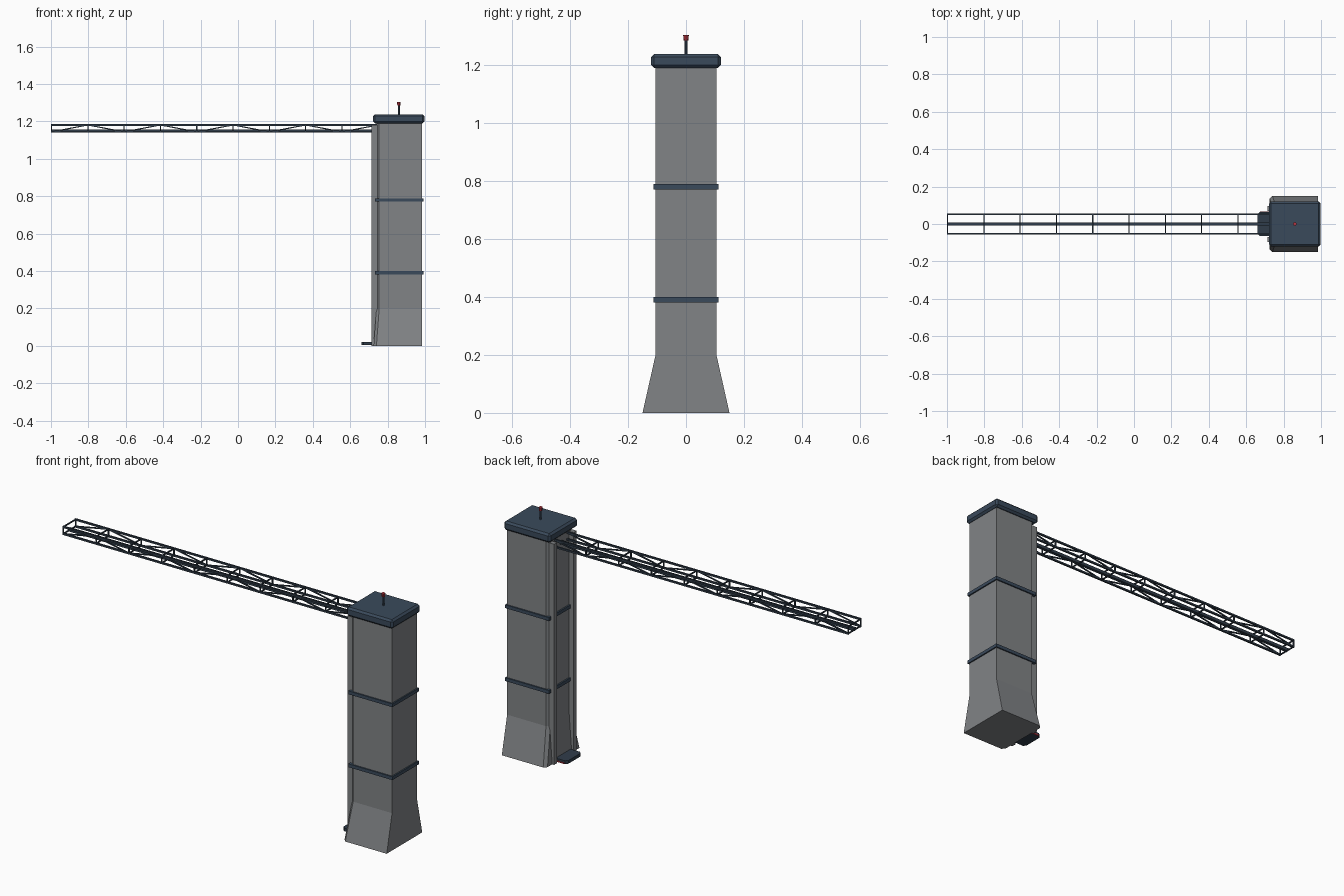
import bpy, bmesh
from mathutils import Vector

if "Cube" in bpy.data.objects:
    bpy.data.objects.remove(bpy.data.objects["Cube"], do_unlink=True)


def material(name, r, g, b):
    m = bpy.data.materials.new(name)
    m.use_nodes = True
    m.diffuse_color = (r, g, b, 1)
    m.node_tree.nodes["Principled BSDF"].inputs["Base Color"].default_value = (r, g, b, 1)
    return m


CONCRETE = material("concrete grey", 0.22, 0.23, 0.24)
BLUE = material("slate blue", 0.042, 0.068, 0.105)
STEEL = material("dark steel", 0.03, 0.046, 0.068)
RED = material("signal red", 0.5, 0.035, 0.05)


def finish(name, bm, mat):
    bmesh.ops.recalc_face_normals(bm, faces=bm.faces)
    mesh = bpy.data.meshes.new(name)
    bm.to_mesh(mesh)
    bm.free()
    mesh.materials.append(mat)
    ob = bpy.data.objects.new(name, mesh)
    bpy.context.collection.objects.link(ob)
    return ob


def add_box(bm, lo, hi):
    lo, hi = Vector(lo), Vector(hi)
    verts = bmesh.ops.create_cube(bm, size=1)["verts"]
    bmesh.ops.scale(bm, vec=hi - lo, verts=verts)
    bmesh.ops.translate(bm, vec=(lo + hi) / 2, verts=verts)


def box(name, lo, hi, mat, bevel=0):
    bm = bmesh.new()
    add_box(bm, lo, hi)
    if bevel:
        bmesh.ops.bevel(bm, geom=bm.edges[:], offset=bevel, segments=1, affect='EDGES')
    return finish(name, bm, mat)


def add_bar(bm, a, b, width):
    """Square bar between two points."""
    a, b = Vector(a), Vector(b)
    d = b - a
    verts = bmesh.ops.create_cube(bm, size=1)["verts"]
    bmesh.ops.scale(bm, vec=(width, width, d.length), verts=verts)
    turn = d.to_track_quat('Z', 'Y').to_matrix()
    bmesh.ops.rotate(bm, matrix=turn, verts=verts)
    bmesh.ops.translate(bm, vec=(a + b) / 2, verts=verts)


def loft(name, sections, mat):
    """Stack of matching closed outlines given as (z, points)."""
    bm = bmesh.new()
    rings = [[bm.verts.new((x, y, z)) for x, y in pts] for z, pts in sections]
    n = len(rings[0])
    for low, high in zip(rings, rings[1:]):
        for i in range(n):
            j = (i + 1) % n
            bm.faces.new((low[i], low[j], high[j], high[i]))
    bm.faces.new(rings[0])
    bm.faces.new(rings[-1])
    return finish(name, bm, mat)


def outline(x0, x1, y, c):
    """Rectangle with its two -x corners chamfered."""
    half = [(x1, y), (x0 + c, y), (x0, y - c)]
    return half + [(px, -py) for px, py in reversed(half)]


# Tower shaft with flared foot
shaft = outline(0.74, 0.985, 0.105, 0.015)
foot = outline(0.725, 0.985, 0.15, 0.015)
loft("tower_shaft", [(0, foot), (0.2, shaft), (1.195, shaft)], CONCRETE)

# Bands and cap
for i, z in enumerate((0.39, 0.78)):
    box(f"band_{i + 1}", (0.732, -0.112, z - 0.009), (0.992, 0.112, z + 0.009), BLUE)
box("tower_cap", (0.723, -0.12, 1.19), (0.997, 0.12, 1.238), BLUE, 0.01)

# Guide rails up the inner face
for side, s in (("left", 1), ("right", -1)):
    y0, y1 = sorted((s * 0.07, s * 0.095))
    box(f"guide_rail_{side}", (0.714, y0, 0), (0.745, y1, 1.18), CONCRETE)

# Lift platform at the foot
loft("lift_platform", [(0.004, outline(0.66, 0.735, 0.063, 0.012)),
                       (0.021, outline(0.66, 0.735, 0.063, 0.012))], STEEL)
box("platform_stripe", (0.674, 0.061, 0.004), (0.73, 0.066, 0.01), RED)

# Lattice boom
LOW, HIGH, SIDE = 1.144, 1.181, 0.052
START, END, PANELS = -0.997, 0.75, 9
step = (END - START) / PANELS
stations = [START + i * step for i in range(PANELS + 1)]

bm = bmesh.new()
for y in (-SIDE, SIDE):
    for z in (LOW, HIGH):
        add_bar(bm, (-1, y, z), (END, y, z), 0.009)
finish("boom_chords", bm, STEEL)

bm = bmesh.new()
add_box(bm, (-1, -0.008, LOW - 0.004), (END, 0.008, LOW + 0.012))
finish("boom_centre_rail", bm, STEEL)

bm = bmesh.new()
for x in stations:
    for z in (LOW, HIGH):
        add_bar(bm, (x, -SIDE, z), (x, SIDE, z), 0.006)
    for y in (-SIDE, SIDE):
        add_bar(bm, (x, y, LOW), (x, y, HIGH), 0.006)
finish("boom_frames", bm, STEEL)

bm = bmesh.new()
for i, (a, b) in enumerate(zip(stations, stations[1:])):
    za, zb = (LOW, HIGH) if i % 2 == 0 else (HIGH, LOW)
    for y in (-SIDE, SIDE):
        add_bar(bm, (a, y, za), (b, y, zb), 0.006)
finish("boom_diagonals", bm, STEEL)


# Beacon mast on the cap
def cone(name, r1, r2, z0, z1, mat):
    bm = bmesh.new()
    verts = bmesh.ops.create_cone(bm, cap_ends=True, segments=8, radius1=r1,
                                  radius2=r2, depth=z1 - z0)["verts"]
    bmesh.ops.translate(bm, vec=(0.86, 0, (z0 + z1) / 2), verts=verts)
    return finish(name, bm, mat)


cone("beacon_mast", 0.005, 0.005, 1.235, 1.287, BLUE)
cone("beacon_light", 0.008, 0.010, 1.285, 1.304, RED)
